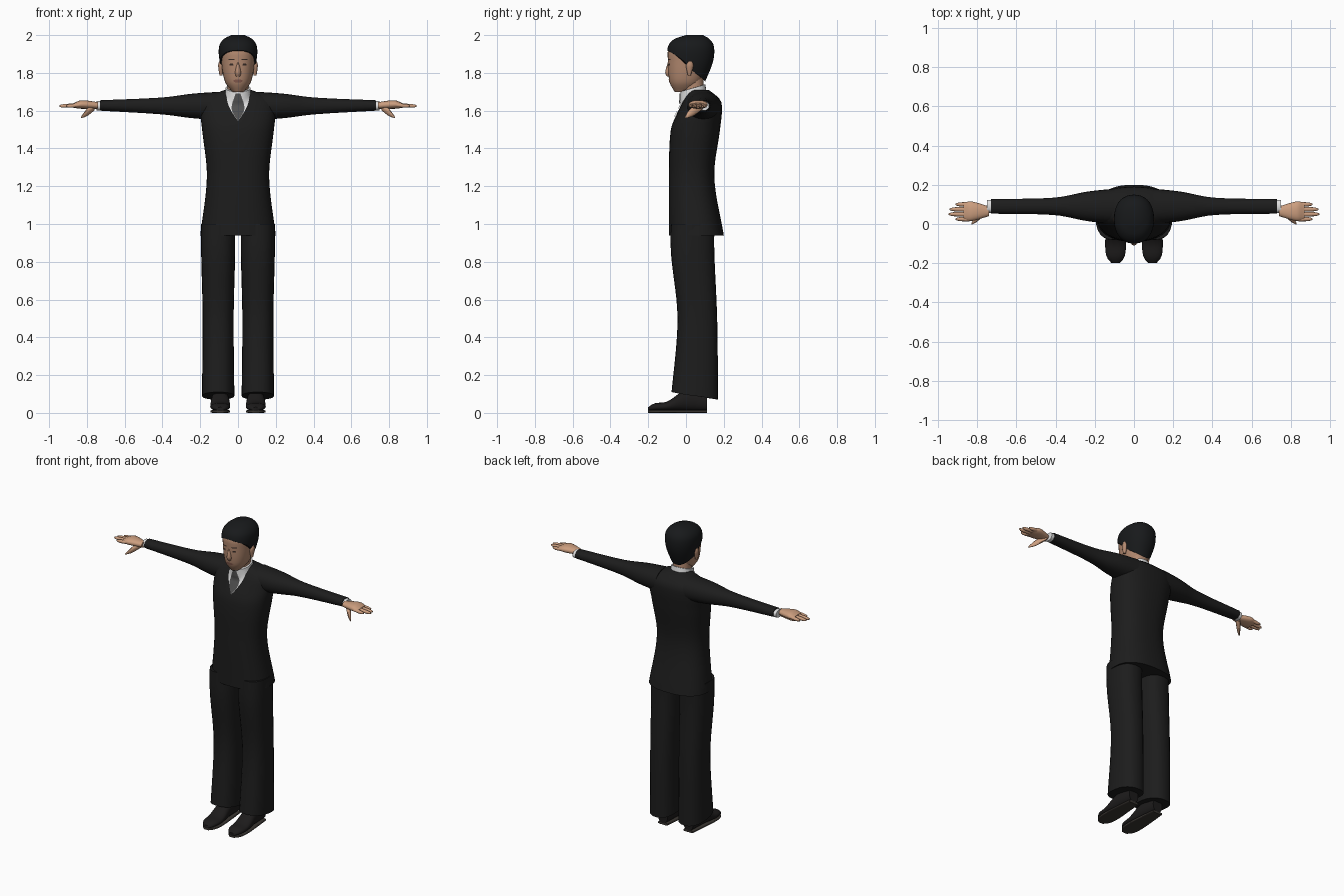
import bpy, bmesh, math
from mathutils import Vector
from mathutils.bvhtree import BVHTree

cube = bpy.data.objects.get("Cube")
if cube:
    bpy.data.objects.remove(cube, do_unlink=True)


def material(name, red, green, blue):
    mat = bpy.data.materials.new(name)
    mat.use_nodes = True
    colour = (red, green, blue, 1)
    mat.diffuse_color = colour
    shader = mat.node_tree.nodes["Principled BSDF"]
    shader.inputs["Base Color"].default_value = colour
    shader.inputs["Roughness"].default_value = .8
    return mat


suit = material("black suit", .012, .012, .012)
hair_black = material("black hair", .009, .01, .011)
leather = material("shoe leather", .012, .011, .011)
sole_brown = material("shoe sole", .04, .035, .03)
face_skin = material("face skin", .45, .25, .16)
hand_skin = material("hand skin", .6, .34, .21)
shirt_white = material("white shirt", .75, .75, .75)
tie_grey = material("grey tie", .08, .08, .08)
lip_brown = material("lips", .25, .11, .08)
eye_dark = material("eye dark", .04, .025, .02)

surfaces = {}


def finish(name, bm, mat, mirror):
    """Turn a bmesh into a smooth shaded object and remember its surface."""
    bmesh.ops.recalc_face_normals(bm, faces=bm.faces)
    surfaces[name] = BVHTree.FromBMesh(bm)
    mesh = bpy.data.meshes.new(name)
    bm.to_mesh(mesh)
    bm.free()
    mesh.materials.append(mat)
    part = bpy.data.objects.new(name, mesh)
    bpy.context.collection.objects.link(part)
    if mirror:
        part.modifiers.new("mirror", "MIRROR").use_mirror_merge = False
    bpy.ops.object.select_all(action="DESELECT")
    part.select_set(True)
    bpy.context.view_layer.objects.active = part
    bpy.ops.object.shade_smooth_by_angle(angle=math.radians(50))


def sample(rows, key):
    """Smooth (Hermite) interpolation of the rows at a key position."""
    last = len(rows) - 1
    index = max([j for j in range(last) if rows[j][0] <= key] or [0])
    here, there = rows[index], rows[index + 1]
    before, after = rows[max(index - 1, 0)], rows[min(index + 2, last)]
    span = there[0] - here[0]
    t = min(max((key - here[0]) / span, 0), 1)
    rest = 1 - t
    values = []
    for p, a, b, q in list(zip(before, here, there, after))[1:]:
        slope_a = (b - p) / (there[0] - before[0]) * span
        slope_b = (q - a) / (after[0] - here[0]) * span
        values.append(a * (1 + 2 * t) * rest * rest + slope_a * t * rest * rest
                      + b * t * t * (3 - 2 * t) - slope_b * t * t * rest)
    return values


def rounded(value, power):
    return math.copysign(abs(value) ** (2 / power), value)


def bridge(bm, lines, closed):
    for lower, upper in zip(lines, lines[1:]):
        for i in range(0 if closed else 1, len(lower)):
            bm.faces.new((lower[i - 1], lower[i], upper[i], upper[i - 1]))


def loft(name, rows, mat, axis="Z", centre=0, drift=0, sides=24, steps=16,
         power=2.2, mirror=False, low=None, high=None):
    """Skin rows of (position, half width, near edge, far edge) along an axis."""
    bm = bmesh.new()
    first, last = rows[0][0], rows[-1][0]
    rings = []
    for j in range(steps + 1):
        ring = []
        for i in range(sides):
            angle = math.tau * i / sides
            side = math.sin(angle)
            start = low(side) if low else first
            end = high(side) if high else last
            key = start + (end - start) * j / steps
            half, near, far = sample(rows, key)
            u = centre + drift * (key - first) + half * rounded(math.cos(angle), power)
            v = (near + far) / 2 + (far - near) / 2 * rounded(side, power)
            place = {"X": (key, u, v), "Y": (u, key, v), "Z": (u, v, key)}
            ring.append(bm.verts.new(place[axis]))
        rings.append(ring)
    bridge(bm, rings, closed=True)
    bm.faces.new(rings[0])
    bm.faces.new(rings[-1])
    finish(name, bm, mat, mirror)


def plate(name, rows, mat, targets, lift, centre=0, mirror=False, columns=8, steps=10):
    """Thin panel of (height, half width) rows laid on the front of other parts."""
    bm = bmesh.new()
    bottom, top = rows[0][0], rows[-1][0]
    lines = []
    for j in range(steps + 1):
        z = bottom + (top - bottom) * j / steps
        half, = sample(rows, z)
        line = []
        for i in range(columns + 1):
            x = centre + half * (2 * i / columns - 1)
            hits = [surfaces[t].ray_cast(Vector((x, -1, z)), Vector((0, 1, 0)))[0]
                    for t in targets]
            y = min(hit.y for hit in hits if hit)
            line.append(bm.verts.new((x, y - lift, z)))
        lines.append(line)
    bridge(bm, lines, closed=False)
    finish(name, bm, mat, mirror)


# Jacket body, sleeves and shirt cuffs
loft("jacket", [(.94, .2, -.09, .2), (1.25, .165, -.09, .15), (1.5, .19, -.08, .18),
                (1.6, .2, -.04, .19), (1.66, .19, -.01, .18), (1.71, .07, .02, .12)],
     suit, sides=40, steps=36, power=2.4)
loft("sleeves", [(.1, .09, 1.55, 1.7), (.24, .075, 1.56, 1.69), (.4, .045, 1.58, 1.67),
                 (.73, .037, 1.6, 1.655)], suit, axis="X", centre=.09, mirror=True)
loft("shirt_cuffs", [(.7, .033, 1.6, 1.65), (.75, .033, 1.6, 1.65)],
     shirt_white, axis="X", centre=.09, steps=2, mirror=True)

# Trousers with sloping hems
loft("trouser_legs", [(.07, .086, -.08, .17), (.5, .082, -.045, .165),
                      (.85, .09, -.08, .15), (1, .09, -.08, .15)],
     suit, centre=.105, mirror=True, power=2.4, low=lambda side: .09 - .02 * side)

# Shoes, with soles following the same outline
shoe_rows = [(-.2, .02, .01, .03), (-.17, .045, .01, .05), (-.1, .053, .01, .06),
             (0, .046, .01, .12), (.11, .035, .01, .1)]
loft("shoes", shoe_rows, leather, axis="Y", centre=.094, mirror=True)
loft("shoe_soles", [(y, half, 0, .015) for y, half, near, far in shoe_rows],
     sole_brown, axis="Y", centre=.094, power=5, mirror=True)

# Hands
loft("palms", [(.74, .025, 1.61, 1.645), (.83, .05, 1.61, 1.655), (.87, .044, 1.615, 1.64)],
     hand_skin, axis="X", centre=.065, mirror=True)
fingers = {"index": .91, "middle": .945, "ring": .94, "little": .91}
for number, (finger, tip) in enumerate(fingers.items()):
    loft(finger + "_fingers",
         [(.84, .012, 1.62, 1.64), (tip - .02, .01, 1.615, 1.635), (tip, .004, 1.62, 1.63)],
         hand_skin, axis="X", centre=.025 * (number + 1), sides=10, steps=8, mirror=True)
loft("thumbs", [(.76, .02, 1.6, 1.635), (.8, .018, 1.57, 1.61), (.83, .005, 1.56, 1.57)],
     hand_skin, axis="X", centre=.07, drift=-1, sides=10, steps=8, mirror=True)

# Neck and collar, the collar rising towards the back
loft("neck", [(1.64, .056, -.01, .1), (1.8, .056, -.02, .09)], face_skin, steps=4)
loft("shirt_collar", [(1.64, .075, -.03, .12), (1.75, .063, -.03, .1)],
     shirt_white, steps=6, high=lambda side: 1.72 + .02 * side)

# Head, nose and ears
loft("head", [(1.7, .03, -.06, .03), (1.75, .068, -.087, .08), (1.87, .09, -.096, .125),
              (1.93, .09, -.09, .13), (1.98, .05, -.03, .09)], face_skin, sides=32)
loft("nose", [(1.78, .012, -.1, -.06), (1.8, .017, -.11, -.06), (1.86, .006, -.095, -.06)],
     face_skin, sides=12, steps=8)
loft("ears", [(1.785, .008, .01, .025), (1.84, .015, 0, .04), (1.86, .01, .01, .035)],
     face_skin, centre=.09, sides=12, steps=8, mirror=True)


# Hair, its lower edge high on the forehead and low on the nape
def hairline(side):
    return 1.82 + .1 * abs(side) ** .6 if side < 0 else 1.82 - .065 * side


loft("hair", [(1.75, .07, -.09, .1), (1.86, .097, -.1, .143), (1.94, .1, -.095, .148),
              (1.98, .075, -.06, .125), (2, .035, 0, .09)],
     hair_black, sides=36, low=hairline)

# Shirt front and tie
chest = ["jacket", "shirt_collar"]
plate("shirt_front", [(1.545, .002), (1.62, .047), (1.69, .066)], shirt_white, chest, .003)
plate("tie", [(1.545, .002), (1.61, .034), (1.69, .013)], tie_grey, chest, .007)

# Facial features
face = ["head"]
plate("eyes", [(1.84, .011), (1.85, .008)], eye_dark, face, .002, centre=.035, mirror=True)
plate("eyebrows", [(1.867, .016), (1.874, .016)], eye_dark, face, .002, centre=.035, mirror=True)
plate("mouth", [(1.75, .016), (1.758, .026), (1.764, .014)], lip_brown, face, .002)
